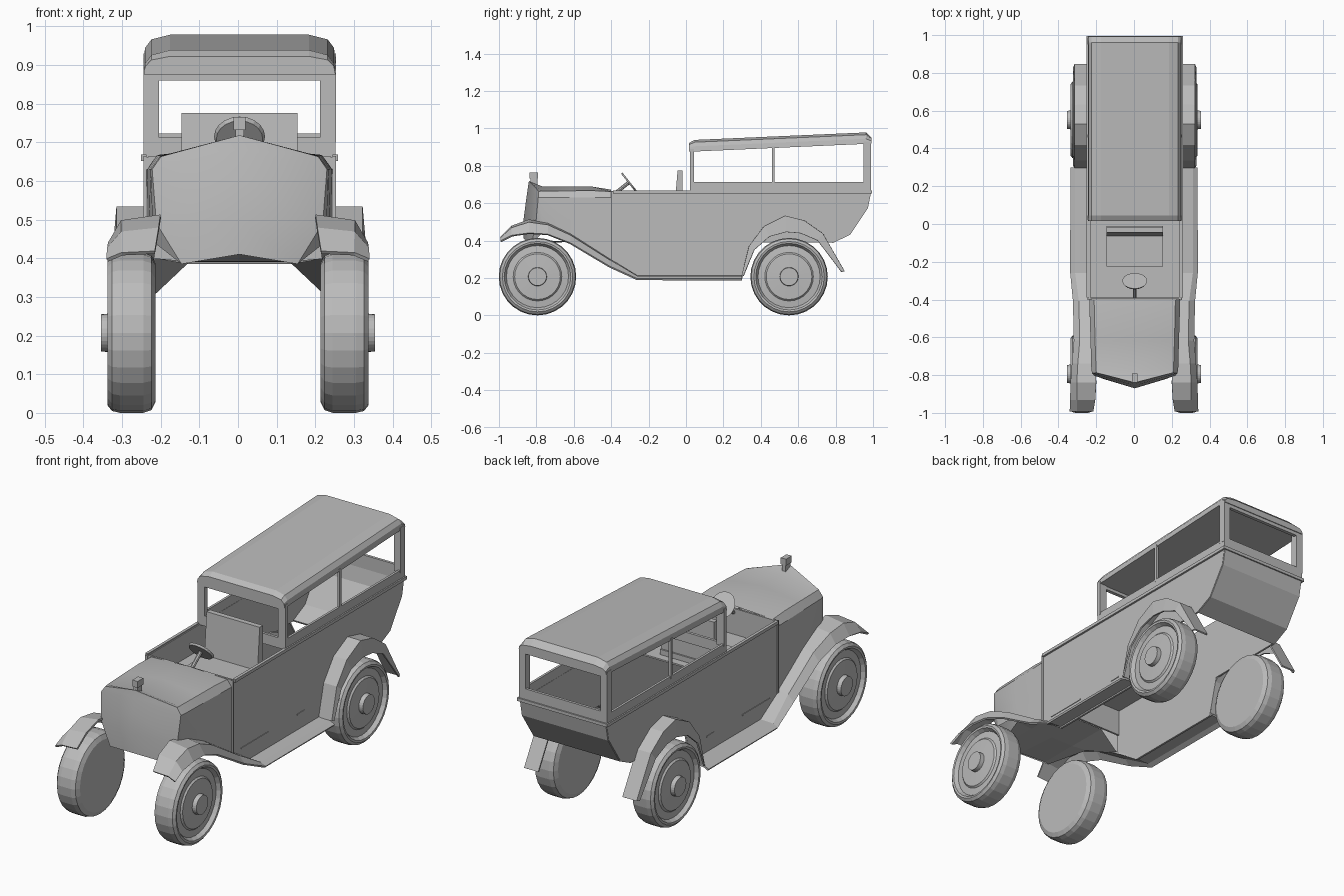
import bpy, bmesh, math
from mathutils import Vector

if "Cube" in bpy.data.objects:
    bpy.data.objects.remove(bpy.data.objects["Cube"])

grey = bpy.data.materials.new("plain_grey")
grey.diffuse_color = (0.5, 0.5, 0.5, 1)
grey.use_nodes = True
grey.node_tree.nodes["Principled BSDF"].inputs["Base Color"].default_value = grey.diffuse_color
CX = 0.004  # the body sits very slightly off centre


def make(name, bm, mirror=False, thick=0, smooth=False, x=0):
    bmesh.ops.recalc_face_normals(bm, faces=bm.faces)
    me = bpy.data.meshes.new(name)
    bm.to_mesh(me)
    bm.free()
    me.materials.append(grey)
    ob = bpy.data.objects.new(name, me)
    bpy.context.collection.objects.link(ob)
    ob.location.x = x
    if smooth:
        bpy.ops.object.select_all(action='DESELECT')
        ob.select_set(True)
        bpy.context.view_layer.objects.active = ob
        bpy.ops.object.shade_smooth_by_angle(angle=math.radians(28))
    if mirror:
        ob.modifiers.new("mirror", 'MIRROR').use_clip = True
    if thick:
        s = ob.modifiers.new("thickness", 'SOLIDIFY')
        s.thickness, s.offset = thick, 0
    return ob


def loft(name, rings, closed=False, caps=False, **kw):
    bm = bmesh.new()
    rows = [[bm.verts.new(p) for p in r] for r in rings]
    n = len(rows[0])
    for a, b in zip(rows, rows[1:]):
        for i in range(n if closed else n - 1):
            j = (i + 1) % n
            bm.faces.new((a[i], a[j], b[j], b[i]))
    if caps:
        bm.faces.new(rows[0])
        bm.faces.new(rows[-1])
    bmesh.ops.remove_doubles(bm, verts=bm.verts, dist=1e-5)
    return make(name, bm, **kw)


def box(name, x0, x1, y0, y1, z0, z1, **kw):
    ring = lambda z: [(x0, y0, z), (x1, y0, z), (x1, y1, z), (x0, y1, z)]
    return loft(name, [ring(z0), ring(z1)], closed=True, caps=True, **kw)


def rod(name, a, b, r0, r1, sides=16):
    a, b = Vector(a), Vector(b)
    q = (b - a).to_track_quat('Z', 'Y')
    ring = lambda c, r: [c + q @ Vector((r * math.cos(t * math.tau / sides),
                                         r * math.sin(t * math.tau / sides), 0)) for t in range(sides)]
    return loft(name, [ring(a, r0), ring(b, r1)], closed=True, caps=True)


# wheels: profile of (x, radius) spun round the axle
tyre = [(.213, 0), (.213, .178), (.224, .200), (.245, .207), (.305, .207), (.326, .202), (.337, .188),
        (.335, .178), (.316, .166), (.320, .130), (.328, .122), (.332, .050), (.354, .048), (.354, 0)]
for name, y in (("front_wheels", -.794), ("rear_wheels", .551)):
    bm = bmesh.new()
    vs = [bm.verts.new((x, y, .207 + r)) for x, r in tyre]
    es = [bm.edges.new(p) for p in zip(vs, vs[1:])]
    bmesh.ops.spin(bm, geom=vs + es, cent=(0, y, .207), axis=(1, 0, 0), angle=math.tau, steps=28)
    bmesh.ops.remove_doubles(bm, verts=bm.verts, dist=1e-5)
    make(name, bm, mirror=True)

# body sides: extruded side outline, open underneath
outline = [(-.40, .662), (-.40, .29), (-.26, .195), (.30, .195), (.35, .39), (.78, .39),
           (.875, .435), (.968, .575), (.985, .662)]
loft("body_sides", [[(x, y, z) for y, z in outline] for x in (.235, .245)],
     closed=True, caps=True, mirror=True, x=CX)
# curved tail
loft("tail_panel", [[(x, y, z) for y, z in outline[5:]] for x in (-.243, .243)], thick=.01, x=CX)
# cockpit deck, bulkhead, and the pan under the hood
box("cockpit_floor", -.236, .236, -.395, .03, .525, .533, x=CX)
box("bulkhead", -.235, .235, -.398, -.388, .39, .665, x=CX)
loft("under_pan", [[(.15, -.825, .387), (.13, -.825, .392), (0, -.86, .41)],
                   [(.22, -.62, .40), (.13, -.62, .392), (0, -.62, .392)],
                   [(.236, -.40, .29), (.13, -.40, .39), (0, -.40, .39)]], mirror=True, x=CX)

# belt moulding and lower sill lines
box("belt_moulding", .24, .255, -.39, .992, .652, .668, mirror=True, x=CX)
box("rear_belt_moulding", -.255, .255, .975, .995, .652, .668, x=CX)
box("cowl_seam", .24, .249, -.402, -.392, .29, .665, mirror=True, x=CX)
box("door_sill_strip", .24, .248, -.33, -.11, .288, .294, mirror=True, x=CX)
box("short_sill_strip", .24, .248, .12, .18, .288, .294, mirror=True, x=CX)

# hood: half rings from the cowl to the radiator, then in to the centre ridge
hood = [
    (-.40, [(.240, .29), (.241, .50), (.240, .63), (.215, .662), (0, .672)]),
    (-.50, [(.238, .35), (.238, .50), (.238, .63), (.213, .667), (0, .688)]),
    (-.62, [(.234, .42), (.234, .51), (.234, .63), (.210, .666), (0, .690)]),
    (-.77, [(.220, .44), (.226, .51), (.230, .63), (.205, .664), (0, .690)]),
]
rings = [[(x, y, z) for x, z in pts] for y, pts in hood]
rings.append([(.150, -.825, .385), (.215, -.803, .49), (.226, -.79, .63), (.203, -.787, .663), (0, -.84, .718)])
rings.append([(0, -.868, .41), (0, -.87, .50), (0, -.856, .61), (0, -.846, .68), (0, -.84, .718)])
loft("hood", rings, mirror=True, smooth=True, x=CX)
# radiator cap
box("radiator_cap_neck", -.011, .011, -.832, -.795, .68, .735, x=CX)
box("radiator_cap", -.015, .015, -.838, -.792, .732, .765, x=CX)

# front fender flowing into the running board: y, z, inner, crown, outer, drop
path = [(-.99, .415, .215, .30, .338, .02), (-.93, .475, .205, .30, .335, .05), (-.84, .508, .20, .30, .332, .07),
        (-.74, .492, .205, .295, .325, .06), (-.62, .435, .215, .285, .315, .05), (-.41, .30, .225, .29, .32, .04),
        (-.26, .208, .235, .31, .335, .016), (.30, .208, .235, .31, .335, .016)]
loft("front_fender", [[(a, y, z), (b, y, z - .2 * d), (c, y, z - d)] for y, z, a, b, c, d in path],
     mirror=True, thick=.01)

# rear fender: arch with a lip turned in toward the wheel
arch = [(.30, .21, .97), (.34, .37, .88), (.42, .475, .80), (.53, .530, .74), (.63, .505, .78),
        (.73, .435, .85), (.845, .235, .95)]
loft("rear_fender", [[(.238, y, z), (.316, y, z), (.322, .55 + (y - .55) * k, .205 + (z - .205) * k)]
                     for y, z, k in arch], mirror=True, thick=.008, x=CX)

# rear cabin: sill walls, pillars and top rails
box("cabin_side_wall", .236, .248, .022, .985, .66, .712, mirror=True, x=CX)
box("cabin_rear_wall", -.248, .248, .974, .988, .66, .722, x=CX)
box("cabin_front_wall", -.248, .248, .022, .036, .66, .712, x=CX)


def pillar(name, y0, y1, top, x0):
    box(name, x0, .249, y0, y1, .70, top, mirror=True, x=CX)


pillar("front_pillar", .022, .044, .89, .208)
pillar("middle_pillar", .459, .473, .905, .236)
pillar("rear_pillar", .950, .988, .93, .212)
box("front_top_rail", -.249, .249, .022, .04, .86, .885, x=CX)
box("rear_top_rail", -.249, .249, .97, .988, .90, .93, x=CX)

# roof: chamfered section rising toward the back
sections = [(.017, .875, .922), (.045, .876, .938), (.962, .917, .978), (.992, .918, .950)]
rings = []
for y, b, t in sections:
    half = [(.248, b), (.244, b + .45 * (t - b)), (.228, b + .8 * (t - b)), (.180, t)]
    rings.append([(x, y, z) for x, z in half] + [(-x, y, z) for x, z in reversed(half)])
loft("roof", rings, closed=True, caps=True, x=CX)

# driver's seat
box("seat_cushion", -.15, .15, -.225, -.01, .533, .56, x=CX)
back = [(.53, -.065, -.018), (.775, -.045, -.018)]
loft("seat_back", [[(-.15, a, z), (.15, a, z), (.15, b, z), (-.15, b, z)] for z, a, b in back],
     closed=True, caps=True, x=CX)

# steering wheel and column
n = Vector((0, .78, .62))
c = Vector((CX, -.304, .712))
rod("steering_wheel", c - n * .006, c + n * .004, .06, .066, 20)
rod("steering_column", c - n * .11, c, .010, .010, 8)
